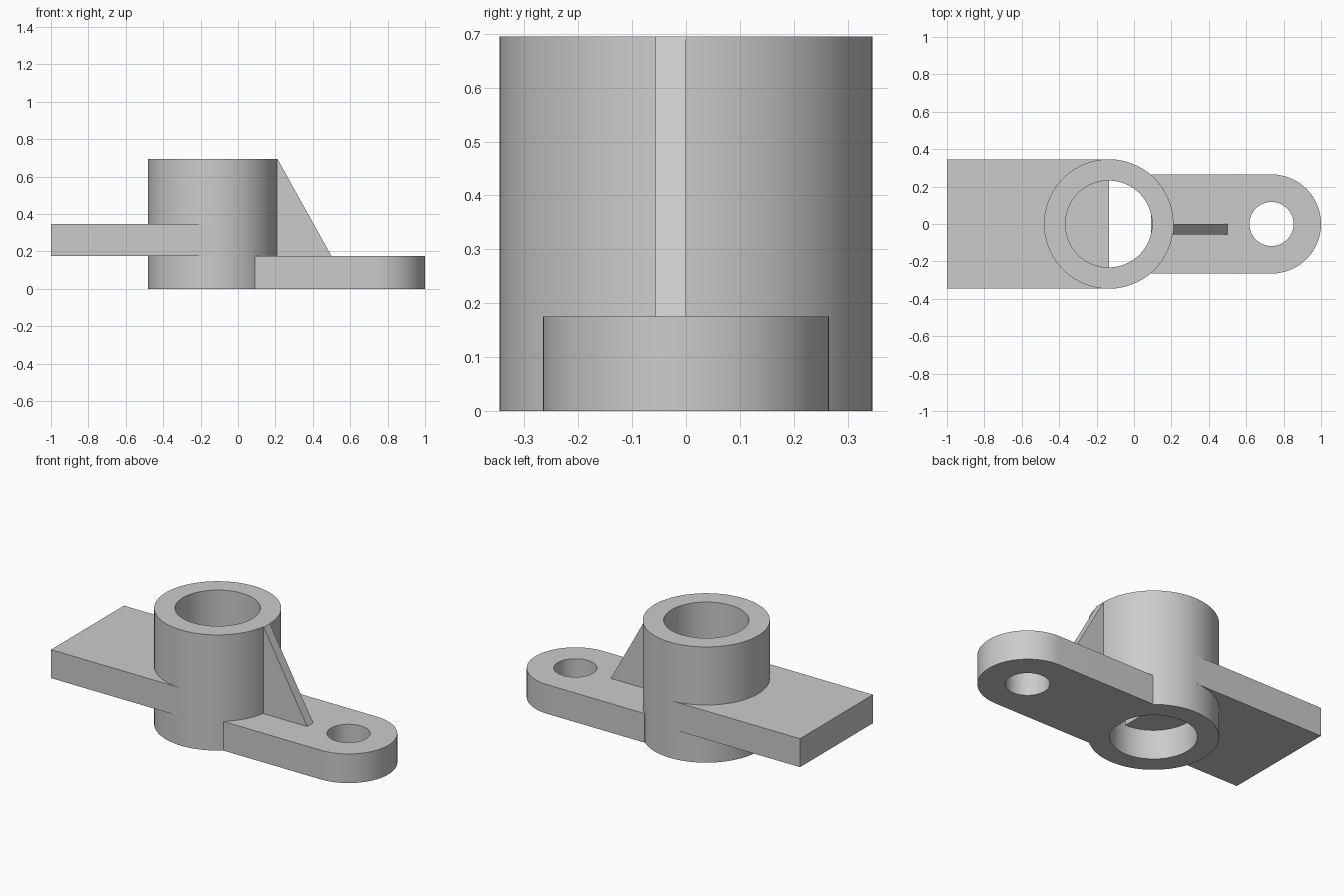
import bpy, bmesh, math
from mathutils import Matrix

cube = bpy.data.objects.get("Cube")
if cube:
    bpy.data.objects.remove(cube, do_unlink=True)

GREY = (0.6, 0.6, 0.6, 1.0)
metal = bpy.data.materials.new("plain grey metal")
metal.use_nodes = True
metal.diffuse_color = GREY
metal.node_tree.nodes["Principled BSDF"].inputs["Base Color"].default_value = GREY

# Shared dimensions
TUBE_X, TUBE_R, BORE_R, TUBE_H = -0.135, 0.346, 0.232, 0.695
LUG_X, LUG_R, LUG_HOLE_R, LUG_H = 0.735, 0.265, 0.118, 0.175


def arc(cx, radius, start=0, end=360, steps=96):
    """Points along an arc centred on the x axis."""
    count = steps if end - start == 360 else steps + 1
    angles = [math.radians(start + (end - start) * i / steps) for i in range(count)]
    return [(cx + radius * math.cos(a), radius * math.sin(a)) for a in angles]


def prism(name, loops, low, high, upright=False):
    """Extrude a filled outline, with any inner loops left as holes."""
    curve = bpy.data.curves.new(name, "CURVE")
    curve.dimensions = "2D"
    curve.fill_mode = "BOTH"
    curve.extrude = (high - low) / 2
    for points in loops:
        spline = curve.splines.new("POLY")
        spline.points.add(len(points) - 1)
        for p, (x, y) in zip(spline.points, points):
            p.co = (x, y, 0, 1)
        spline.use_cyclic_u = True
    outline = bpy.data.objects.new(name + " outline", curve)
    bpy.context.collection.objects.link(outline)
    mesh = bpy.data.meshes.new_from_object(
        outline.evaluated_get(bpy.context.evaluated_depsgraph_get()))
    bpy.data.objects.remove(outline, do_unlink=True)
    bpy.data.curves.remove(curve)

    middle = (low + high) / 2
    if upright:
        mesh.transform(Matrix.Translation((0, middle, 0)) @ Matrix.Rotation(math.pi / 2, 4, "X"))
    else:
        mesh.transform(Matrix.Translation((0, 0, middle)))
    bm = bmesh.new()
    bm.from_mesh(mesh)
    bmesh.ops.remove_doubles(bm, verts=bm.verts, dist=0.0001)
    bmesh.ops.recalc_face_normals(bm, faces=bm.faces)
    bm.to_mesh(mesh)
    bm.free()

    mesh.name = name
    mesh.materials.clear()
    mesh.materials.append(metal)
    obj = bpy.data.objects.new(name, mesh)
    bpy.context.collection.objects.link(obj)
    bpy.ops.object.select_all(action="DESELECT")
    obj.select_set(True)
    bpy.context.view_layer.objects.active = obj
    bpy.ops.object.shade_smooth_by_angle(angle=math.radians(30))
    return obj


# Upright bored cylinder
prism("bored_cylinder", [arc(TUBE_X, TUBE_R), arc(TUBE_X, BORE_R)], 0, TUBE_H)

# Flat plate reaching the cylinder axis, so it closes half the bore
prism("side_plate", [[(-1, -TUBE_R), (TUBE_X, -TUBE_R), (TUBE_X, TUBE_R), (-1, TUBE_R)]],
      0.175, 0.346)

# Round-ended mounting lug with a bolt hole
lug = [(0.09, -LUG_R)] + arc(LUG_X, LUG_R, -90, 90, 48) + [(0.09, LUG_R)]
prism("mounting_lug", [lug, arc(LUG_X, LUG_HOLE_R)], 0, LUG_H)

# Triangular stiffening rib, offset to the front of the centre line
prism("stiffening_rib", [[(0.208, LUG_H), (0.5, LUG_H), (0.211, TUBE_H), (0.208, TUBE_H)]],
      -0.057, 0, upright=True)
